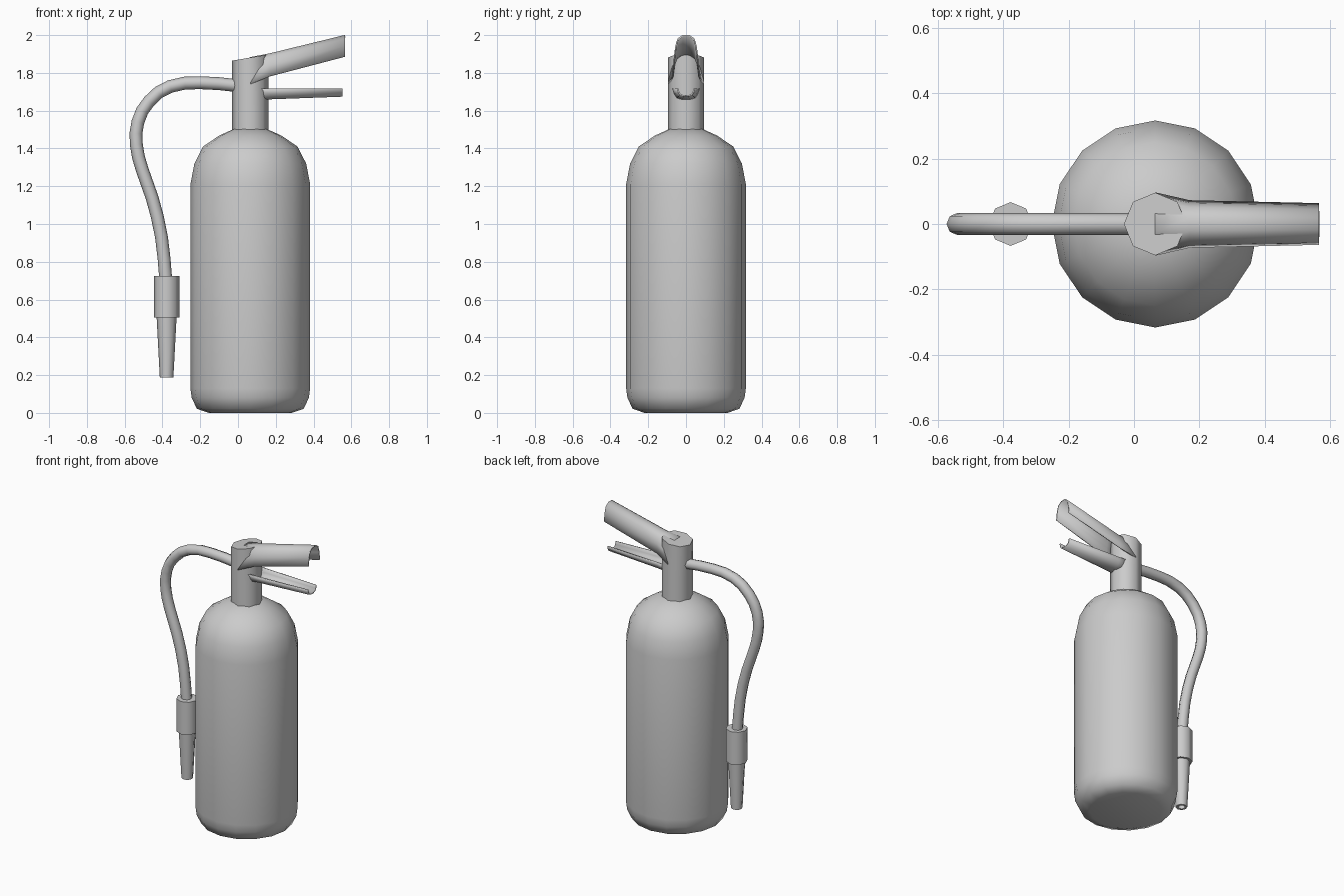
import bpy, bmesh, math

if "Cube" in bpy.data.objects:
    bpy.data.objects.remove(bpy.data.objects["Cube"])


def finish(name, bm, angle=40):
    bmesh.ops.remove_doubles(bm, verts=bm.verts, dist=1e-5)
    bmesh.ops.recalc_face_normals(bm, faces=bm.faces)
    me = bpy.data.meshes.new(name)
    bm.to_mesh(me)
    bm.free()
    ob = bpy.data.objects.new(name, me)
    bpy.context.collection.objects.link(ob)
    smooth(ob, angle)
    return ob


def smooth(ob, angle):
    bpy.ops.object.select_all(action='DESELECT')
    ob.select_set(True)
    bpy.context.view_layer.objects.active = ob
    bpy.ops.object.shade_smooth_by_angle(angle=math.radians(angle))


def loft(bm, rings, closed):
    rows = [[bm.verts.new(p) for p in ring] for ring in rings]
    n = len(rows[0])
    for a, b in zip(rows, rows[1:]):
        for i in range(n if closed else n - 1):
            j = (i + 1) % n
            bm.faces.new((a[i], a[j], b[j], b[i]))
    return rows


def lathe(name, cx, sides, profile, angle=40, top=None):
    """Capped solid of revolution; top(x) may slope the last ring."""
    bm = bmesh.new()
    rings = []
    for k, (r, z) in enumerate(profile):
        ring = []
        for i in range(sides):
            a = 2 * math.pi * i / sides
            x = cx + r * math.cos(a)
            zz = top(x) if top and k == len(profile) - 1 else z
            ring.append((x, r * math.sin(a), zz))
        rings.append(ring)
    rows = loft(bm, rings, True)
    bm.faces.new(rows[0])
    bm.faces.new(rows[-1])
    return finish(name, bm, angle)


def channel(name, stations, shape):
    """Thin folded lever: stations are (x, half width, edge z, ridge z)."""
    bm = bmesh.new()
    loft(bm, [[(x, w * u, e + (r - e) * v) for u, v in shape]
              for x, w, e, r in stations], False)
    ob = finish(name, bm, 50)
    mod = ob.modifiers.new("thickness", 'SOLIDIFY')
    mod.thickness = 0.008
    mod.offset = 0
    return ob


# Tank with rounded shoulder and base
TX = 0.065
lathe("tank", TX, 16, [(0.22, 0), (0.283, 0.022), (0.31, 0.08), (0.317, 0.13),
                       (0.317, 1.21), (0.296, 1.32), (0.25, 1.41),
                       (0.165, 1.468), (0.09, 1.502)], 50)

# Valve neck with sloping top
lathe("valve_neck", TX, 8, [(0.096, 1.495), (0.096, 1.87)], 50,
      top=lambda x: 1.865 + 0.17 * (x + 0.03))

# Upper handle, open underneath
FOLD = [(-1, 0), (-0.88, 0.5), (-0.7, 0.84), (-0.28, 1),
        (0.28, 1), (0.7, 0.84), (0.88, 0.5), (1, 0)]
channel("carry_handle", [(0.065, 0.093, 1.74, 1.88), (0.17, 0.069, 1.782, 1.9),
                         (0.567, 0.06, 1.886, 1.997)], FOLD)

# Lower squeeze lever, open on top
channel("squeeze_lever", [(0.09, 0.07, 1.718, 1.655), (0.17, 0.064, 1.717, 1.664),
                          (0.553, 0.044, 1.717, 1.678)], FOLD)

# Hose swept along a bent path
path = [(0.0, 1.732), (-0.2, 1.748), (-0.36, 1.728), (-0.47, 1.65), (-0.53, 1.54),
        (-0.538, 1.42), (-0.508, 1.29), (-0.455, 1.14), (-0.405, 0.93), (-0.382, 0.7)]
cu = bpy.data.curves.new("hose", 'CURVE')
cu.dimensions = '3D'
cu.resolution_u = 2
cu.bevel_depth = 0.034
cu.bevel_resolution = 2
sp = cu.splines.new('BEZIER')
sp.bezier_points.add(len(path) - 1)
for bp, (x, z) in zip(sp.bezier_points, path):
    bp.co = (x, 0, z)
    bp.handle_left_type = bp.handle_right_type = 'AUTO'
hose = bpy.data.objects.new("hose", cu)
bpy.context.collection.objects.link(hose)
bpy.ops.object.select_all(action='DESELECT')
hose.select_set(True)
bpy.context.view_layer.objects.active = hose
bpy.ops.object.convert(target='MESH')
smooth(bpy.context.object, 60)

# Nozzle grip and tapered horn with a recessed mouth
NX = -0.378
lathe("nozzle_grip", NX, 8, [(0.067, 0.505), (0.067, 0.725)], 50)
lathe("nozzle_horn", NX, 8, [(0.02, 0.25), (0.022, 0.188), (0.036, 0.188),
                             (0.053, 0.51)], 50)
